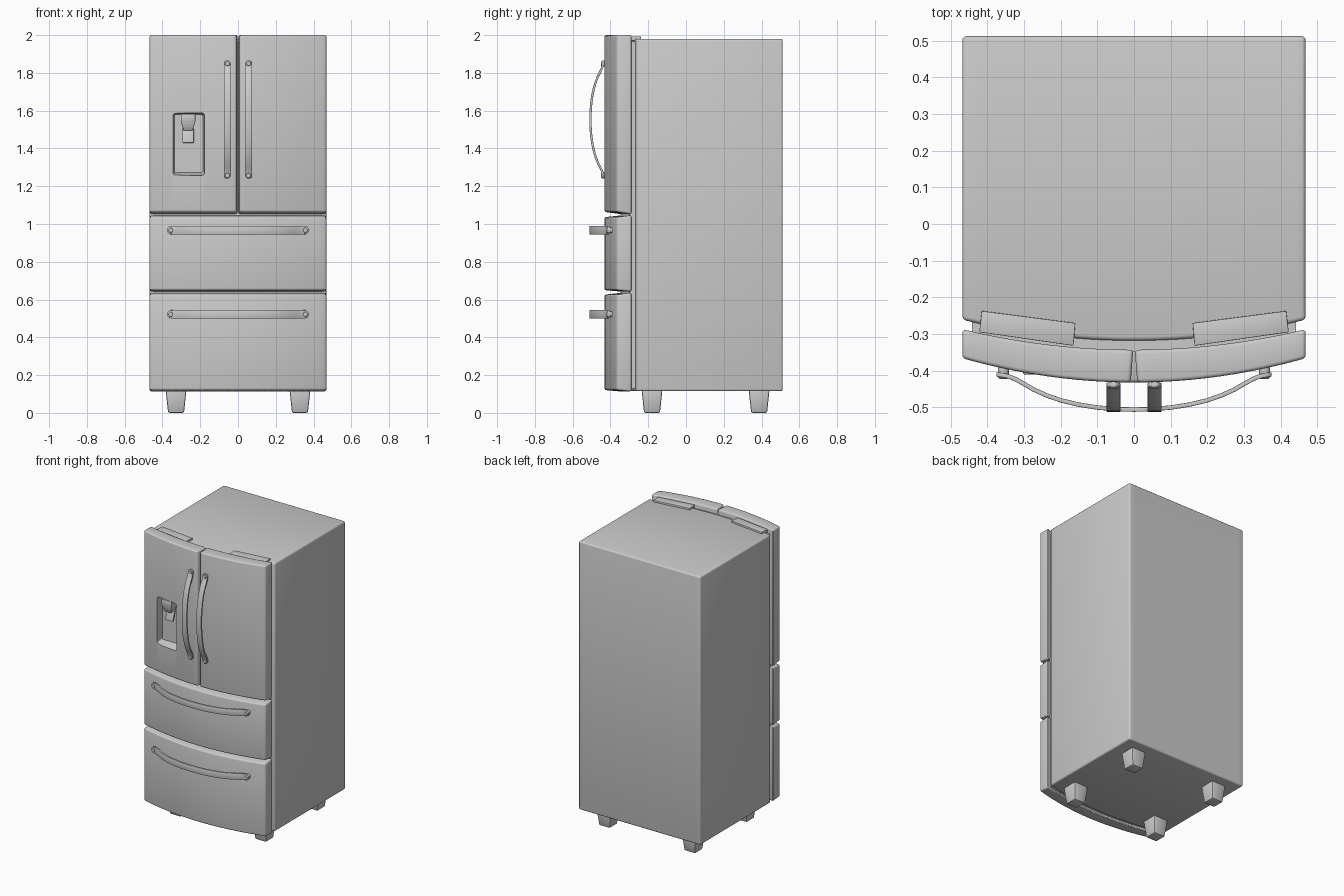
import bpy, bmesh, math
from mathutils import Vector

if "Cube" in bpy.data.objects:
    bpy.data.objects.remove(bpy.data.objects["Cube"])

HW = 0.468  # half width of the cabinet


def loft(name, rings, bevel=0.0, segs=2):
    """Skin a list of equal-length rings, cap both ends, bevel the sharp edges."""
    bm = bmesh.new()
    vs = [[bm.verts.new(p) for p in r] for r in rings]
    n = len(vs[0])
    for a, b in zip(vs, vs[1:]):
        for i in range(n):
            j = (i + 1) % n
            bm.faces.new((a[i], a[j], b[j], b[i]))
    bm.faces.new(vs[0])
    bm.faces.new(vs[-1][::-1])
    bmesh.ops.recalc_face_normals(bm, faces=bm.faces)
    me = bpy.data.meshes.new(name)
    bm.to_mesh(me)
    bm.free()
    ob = bpy.data.objects.new(name, me)
    bpy.context.collection.objects.link(ob)
    if bevel:
        m = ob.modifiers.new("bevel", 'BEVEL')
        m.width, m.segments = bevel, segs
        m.limit_method, m.angle_limit = 'ANGLE', math.radians(30)
    return ob


def finish(ob):
    """Apply modifiers and smooth the soft edges."""
    bpy.ops.object.select_all(action='DESELECT')
    bpy.context.view_layer.objects.active = ob
    ob.select_set(True)
    for m in list(ob.modifiers):
        bpy.ops.object.modifier_apply(modifier=m.name)
    bpy.ops.object.shade_smooth_by_angle(angle=math.radians(32))


def bow(centre, side):
    return lambda x: centre + (side - centre) * (x / HW) ** 2


door_front, door_back = bow(-0.432, -0.366), bow(-0.343, -0.287)
body_front = bow(-0.318, -0.261)


def slab(name, x0, x1, back, front, z0, z1, bevel, n=16,
         in0=0.0, in1=0.0, low=0.0, high=0.0):
    """Bowed panel; in0/in1/low/high pull the front face edges inward."""
    rings = []
    for i in range(n + 1):
        t = i / n
        xb = x0 + (x1 - x0) * t
        xf = x0 + in0 + (x1 - in1 - x0 - in0) * t
        rings.append([(xb, back(xb), z0), (xb, back(xb), z1),
                      (xf, front(xf), z1 - high), (xf, front(xf), z0 + low)])
    return loft(name, rings, bevel, 3)


def box_taper(name, a, b, bevel=0.0):
    """Frustum between two (x0, x1, y0, y1, z) rectangles."""
    return loft(name, [[(r[0], r[2], r[4]), (r[1], r[2], r[4]),
                        (r[1], r[3], r[4]), (r[0], r[3], r[4])] for r in (a, b)], bevel)


# cabinet and the recessed seal behind the doors
finish(slab("cabinet", -HW, HW, lambda x: 0.512, body_front, 0.115, 1.98, 0.011, 24))
finish(slab("door_seal", -0.442, 0.442, lambda x: -0.2, lambda x: door_back(x) - 0.005,
            0.13, 1.965, 0.0, 24))

# upper doors
left = slab("left_door", -HW, -0.002, door_back, door_front, 1.052, 2.0, 0.01, in1=0.007, low=0.012)
finish(left)
finish(slab("right_door", 0.002, HW, door_back, door_front, 1.052, 2.0, 0.01, in0=0.007, low=0.012))

# drawers
for name, z0, z1 in (("upper_drawer", 0.642, 1.046), ("lower_drawer", 0.113, 0.636)):
    finish(slab(name, -HW, HW, door_back, door_front, z0, z1, 0.01, 24, low=0.008, high=0.01))


# dispenser recess cut into the left door
def rounded_rect(x0, x1, z0, z1, r, y):
    pts = []
    for cx, cz, a0 in ((x1 - r, z1 - r, 0), (x0 + r, z1 - r, 90),
                       (x0 + r, z0 + r, 180), (x1 - r, z0 + r, 270)):
        for k in range(5):
            a = math.radians(a0 + k * 22.5)
            pts.append((cx + r * math.cos(a), y, cz + r * math.sin(a)))
    return pts


cutter = loft("recess_cutter", [
    rounded_rect(-0.345, -0.178, 1.258, 1.587, 0.012, -0.46),
    rounded_rect(-0.345, -0.178, 1.258, 1.587, 0.012, -0.405),
    rounded_rect(-0.337, -0.186, 1.272, 1.579, 0.010, -0.35)])
cutter.hide_render = True
m = left.modifiers.new("recess", 'BOOLEAN')
m.operation, m.solver, m.object = 'DIFFERENCE', 'EXACT', cutter
finish(left)
bpy.data.objects.remove(cutter)

# dispenser spout and paddle
finish(box_taper("dispenser_spout", (-0.302, -0.226, -0.41, -0.345, 1.583),
                 (-0.302, -0.226, -0.41, -0.345, 1.54), 0.003))
finish(box_taper("dispenser_nozzle", (-0.302, -0.226, -0.41, -0.345, 1.542),
                 (-0.288, -0.240, -0.395, -0.345, 1.495), 0.003))
finish(box_taper("dispenser_paddle", (-0.294, -0.234, -0.362, -0.348, 1.505),
                 (-0.294, -0.234, -0.382, -0.372, 1.43), 0.003))

# bowed strap handles: (position along half length, share of bow depth)
BOW = [(0, 1), (.14, .985), (.27, .94), (.4, .86), (.53, .74), (.64, .59), (.73, .43),
       (.8, .27), (.86, .14), (.91, .06), (.95, .025), (.98, .01), (1, 0)]


def handle(name, half, width, y_end, y_mid, place, wall_y):
    """place(s, y, w) maps along-length, depth and width to world space."""
    path = [(-u * half, y_end + (y_mid - y_end) * d) for u, d in BOW[:0:-1]]
    path += [(u * half, y_end + (y_mid - y_end) * d) for u, d in BOW]
    rings, r, t = [], width / 2, 0.006
    for i, (s, y) in enumerate(path):
        p, q = path[max(i - 1, 0)], path[min(i + 1, len(path) - 1)]
        nrm = Vector((-(q[1] - p[1]), q[0] - p[0])).normalized() * t
        e = min((half - abs(s)) / r, 1)
        w = r * max(0.4, math.sqrt(1 - (1 - e) ** 2))  # rounded tips
        rings.append([place(s + nrm[0] * a, y + nrm[1] * a, w * b)
                      for a, b in ((1, 1), (1, -1), (-1, -1), (-1, 1))])
    finish(loft(name, rings, 0.002, 2))
    # round mounting posts through both tips
    for k, sg in enumerate((-1, 1)):
        s = sg * (half - r * 0.85)
        posts = []
        for y, rad in ((wall_y, 0.015), (y_end - 0.008, 0.015), (y_end - 0.012, 0.011)):
            posts.append([place(s + rad * math.cos(a), y, rad * math.sin(a))
                          for a in (j * math.tau / 20 for j in range(20))])
        finish(loft(f"{name}_post_{k + 1}", posts))


for label, x in (("left", -0.056), ("right", 0.056)):
    handle(label + "_door_handle", 0.312, 0.038, -0.437, -0.506,
           lambda s, y, w: (x + w, y, 1.553 + s), -0.42)
for label, z in (("upper", 0.967), ("lower", 0.522)):
    handle(label + "_drawer_handle", 0.375, 0.044, -0.41, -0.506,
           lambda s, y, w: (s, y, z + w), -0.375)

# hinge covers and feet
for label, sg in (("left", -1), ("right", 1)):
    quad = [(0.415, -0.237), (0.16, -0.270), (0.165, -0.332), (0.422, -0.295)]
    finish(loft(label + "_hinge_cover",
                [[(sg * x, y, z) for x, y in quad] for z in (1.97, 1.992)], 0.002))
    for pos, cy in (("front", -0.18), ("back", 0.387)):
        cx = sg * 0.328
        finish(box_taper(f"{pos}_{label}_foot",
                         (cx - .055, cx + .055, cy - .055, cy + .055, 0.12),
                         (cx - .042, cx + .042, cy - .042, cy + .042, 0.0), 0.008))
